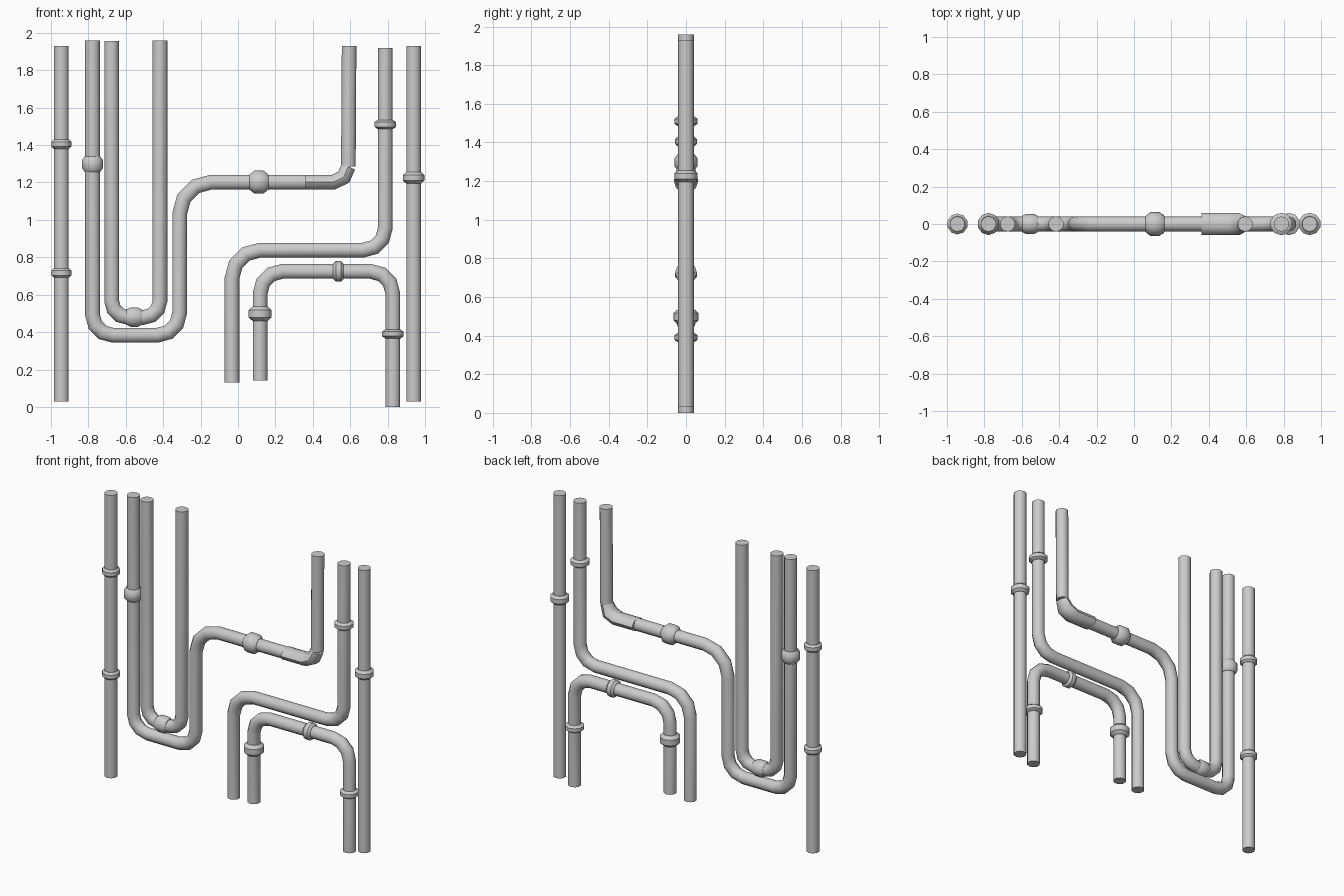
import bpy, bmesh, math
from mathutils import Vector

if "Cube" in bpy.data.objects:
    bpy.data.objects.remove(bpy.data.objects["Cube"])

SIDES = 10
R = 0.041


def sweep(name, pts, radii, depth=None):
    """Capped tube along a path in the XZ plane; depth scales the y radius per point."""
    depth = depth or [1] * len(pts)
    pts = [Vector((x, 0, z)) for x, z in pts]
    bm = bmesh.new()
    rings = []
    for i, p in enumerate(pts):
        a = (p - pts[i - 1]).normalized() if i else None
        b = (pts[i + 1] - p).normalized() if i < len(pts) - 1 else None
        t = ((a or b) + (b or a)).normalized()
        mitre = 1 / max(t.dot(a or b), 0.5)
        n = Vector((t.z, 0, -t.x))
        ring = []
        for k in range(SIDES):
            ang = 2 * math.pi * (k + 0.5) / SIDES
            off = n * math.cos(ang) * mitre + Vector((0, math.sin(ang) * depth[i], 0))
            ring.append(bm.verts.new(p + off * radii[i]))
        rings.append(ring)
    for r0, r1 in zip(rings, rings[1:]):
        for k in range(SIDES):
            j = (k + 1) % SIDES
            bm.faces.new((r0[k], r0[j], r1[j], r1[k]))
    bm.faces.new(rings[0])
    bm.faces.new(rings[-1])
    bmesh.ops.recalc_face_normals(bm, faces=bm.faces)
    me = bpy.data.meshes.new(name)
    bm.to_mesh(me)
    bm.free()
    ob = bpy.data.objects.new(name, me)
    bpy.context.collection.objects.link(ob)
    bpy.ops.object.select_all(action='DESELECT')
    ob.select_set(True)
    bpy.context.view_layer.objects.active = ob
    bpy.ops.object.shade_smooth_by_angle(angle=math.radians(40))
    return ob


def rounded(corners):
    """Corners are (x, z, bend radius); each bend becomes three segments."""
    path = []
    for i, (x, z, r) in enumerate(corners):
        p = Vector((x, z))
        if not r:
            path.append(p)
            continue
        u = (Vector(corners[i - 1][:2]) - p).normalized()
        v = (Vector(corners[i + 1][:2]) - p).normalized()
        c = p + (u + v) * r
        for s in range(4):
            a = math.pi / 6 * s
            path.append(c - v * r * math.cos(a) - u * r * math.sin(a))
    return path


def pipe(name, corners):
    path = rounded(corners)
    return sweep(name, path, [R] * len(path))


def collar(name, x, z, radius, half, horizontal=False):
    prof = [(-1, 0.043), (-0.5, radius), (0.5, radius), (1, 0.043)]
    pts = [(x + t * half, z) if horizontal else (x, z + t * half) for t, _ in prof]
    sweep(name, pts, [r for _, r in prof])


# Straight pipes at both sides
pipe("left_straight_pipe", [(-0.944, 0.03, 0), (-0.944, 1.93, 0)])
pipe("right_straight_pipe", [(0.939, 0.03, 0), (0.939, 1.93, 0)])

# Long pipe: outer U, step to the right, flattened elbow, riser
pipe("outer_u_pipe", [(-0.778, 1.96, 0), (-0.778, 0.383, 0.11), (-0.312, 0.383, 0.12),
                      (-0.312, 1.202, 0.17), (0.36, 1.202, 0)])
sweep("flattened_elbow", [(0.36, 1.202), (0.51, 1.202), (0.565, 1.228), (0.59, 1.285)],
      [R] * 4, [1.42, 1.42, 1.42, 1.0])
pipe("outer_u_riser", [(0.59, 1.285, 0), (0.594, 1.93, 0)])

# Inner U pipe
pipe("inner_u_pipe", [(-0.676, 1.957, 0), (-0.676, 0.478, 0.09),
                      (-0.417, 0.478, 0.09), (-0.417, 1.96, 0)])

# S-shaped pipe
pipe("step_pipe", [(0.788, 1.92, 0), (0.788, 0.838, 0.12),
                   (-0.032, 0.838, 0.15), (-0.032, 0.13, 0)])

# Arched pipe
pipe("arch_pipe", [(0.118, 0.14, 0), (0.118, 0.725, 0.12),
                   (0.828, 0.725, 0.12), (0.828, 0.0, 0)])

# Joint collars: x, z, radius, half length, horizontal
for i, c in enumerate([
        (-0.944, 1.405, 0.056, 0.025), (-0.944, 0.716, 0.056, 0.025),
        (0.939, 1.225, 0.06, 0.03), (-0.778, 1.298, 0.059, 0.042),
        (0.112, 1.202, 0.064, 0.05, True), (-0.555, 0.48, 0.054, 0.042, True),
        (0.788, 1.51, 0.06, 0.025), (0.828, 0.39, 0.06, 0.024),
        (0.118, 0.498, 0.064, 0.038), (0.537, 0.725, 0.057, 0.028, True)]):
    collar(f"joint_collar_{i + 1}", *c)
